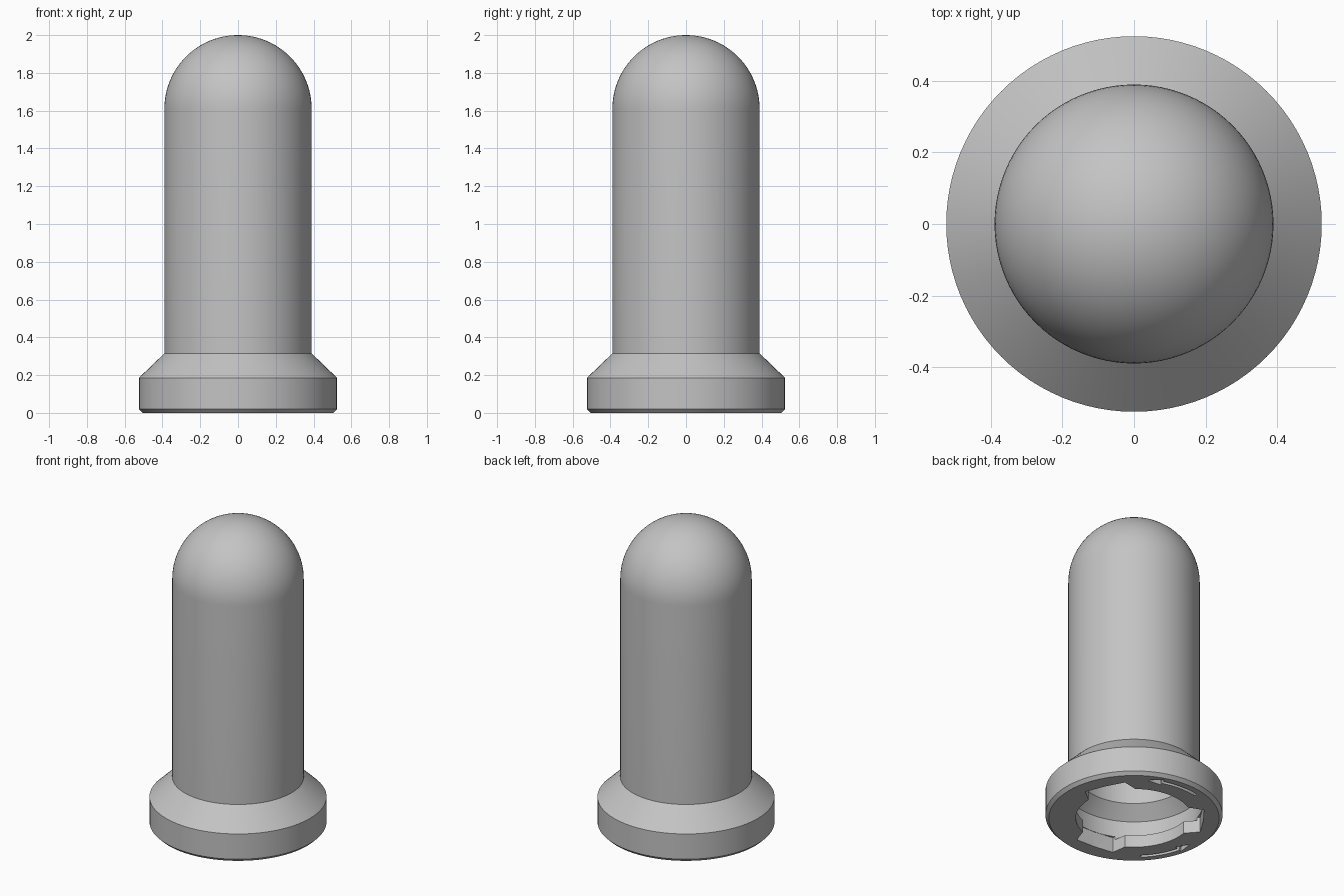
import bpy, bmesh
from math import sin, cos, pi, radians

cube = bpy.data.objects.get("Cube")
if cube:
    bpy.data.objects.remove(cube)

SEGMENTS = 96
grey = bpy.data.materials.new("light_grey")
grey.use_nodes = True
grey.diffuse_color = (0.55, 0.55, 0.55, 1)
grey.node_tree.nodes["Principled BSDF"].inputs["Base Color"].default_value = grey.diffuse_color


def add_object(name, bm):
    bmesh.ops.recalc_face_normals(bm, faces=bm.faces)
    mesh = bpy.data.meshes.new(name)
    bm.to_mesh(mesh)
    bm.free()
    obj = bpy.data.objects.new(name, mesh)
    bpy.context.collection.objects.link(obj)
    mesh.materials.append(grey)
    return obj


def lathe(name, profile):
    bm = bmesh.new()
    verts = [bm.verts.new((r, 0, z)) for r, z in profile]
    edges = [bm.edges.new(pair) for pair in zip(verts, verts[1:])]
    bmesh.ops.spin(bm, geom=verts + edges, cent=(0, 0, 0), axis=(0, 0, 1),
                   angle=2 * pi, steps=SEGMENTS)
    bmesh.ops.remove_doubles(bm, verts=bm.verts, dist=1e-5)
    return add_object(name, bm)


def prism(bm, outline, bottom, top):
    face = bm.faces.new([bm.verts.new((x, y, bottom)) for x, y in outline])
    ext = bmesh.ops.extrude_face_region(bm, geom=[face])
    for v in ext["geom"]:
        if isinstance(v, bmesh.types.BMVert):
            v.co.z = top


def polar(r, degrees):
    return r * cos(radians(degrees)), r * sin(radians(degrees))


def dome(radius, centre, steps=24):
    angles = [pi / 2 * i / steps for i in range(steps + 1)]
    return [(radius * cos(a) if a < pi / 2 else 0, centre + radius * sin(a)) for a in angles]


# Hollow domed tube with a flared collar and an inner locking lip
outside = [(0.505, 0), (0.525, 0.02), (0.525, 0.185), (0.39, 0.315)] + dome(0.39, 1.61)
inside = [(0.345, 0), (0.345, 0.08), (0.41, 0.08), (0.41, 0.21), (0.33, 0.29)] + dome(0.33, 1.61)
body = lathe("domed_tube", outside[::-1] + inside + [])
bm = bmesh.new()
bm.from_mesh(body.data)
# Close the flat underside of the collar
rim = [e for e in bm.edges if e.is_boundary]
bmesh.ops.bridge_loops(bm, edges=rim) if rim else None
bmesh.ops.remove_doubles(bm, verts=bm.verts, dist=1e-5)
bmesh.ops.recalc_face_normals(bm, faces=bm.faces)
bm.to_mesh(body.data)
bm.free()

cut = bmesh.new()
# Three tapered bayonet slots through the lip
for centre in (25, 145, 265):
    c, s = polar(1, centre)
    shape = [(0.3, 0.155), (0.3, -0.155), (0.405, -0.13), (0.412, 0), (0.405, 0.13)]
    prism(cut, [(u * c - v * s, u * s + v * c) for u, v in shape], -0.05, 0.1)


# Curved arrows sunk into the underside
def arrow(start, end):
    direction = 1 if end > start else -1
    neck = end - direction * 12
    path = [start + (neck - start) * i / 8 for i in range(9)]
    outline = [polar(0.466, a) for a in path]
    outline += [polar(0.485, neck), polar(0.455, end), polar(0.425, neck)]
    outline += [polar(0.444, a) for a in reversed(path)]
    prism(cut, outline, -0.05, 0.03)


arrow(103, 60)
arrow(225, 183)

cutter = add_object("slot_cutter", cut)
cutter.hide_render = True
cutter.hide_viewport = True
cutter.display_type = "WIRE"
mod = body.modifiers.new("slots", "BOOLEAN")
mod.operation = "DIFFERENCE"
mod.solver = "EXACT"
mod.object = cutter

# Bake the cut, then smooth the round surfaces
bpy.context.view_layer.objects.active = body
body.select_set(True)
bpy.ops.object.modifier_apply(modifier=mod.name)
bpy.data.objects.remove(cutter)
bpy.ops.object.shade_smooth_by_angle(angle=radians(30))
